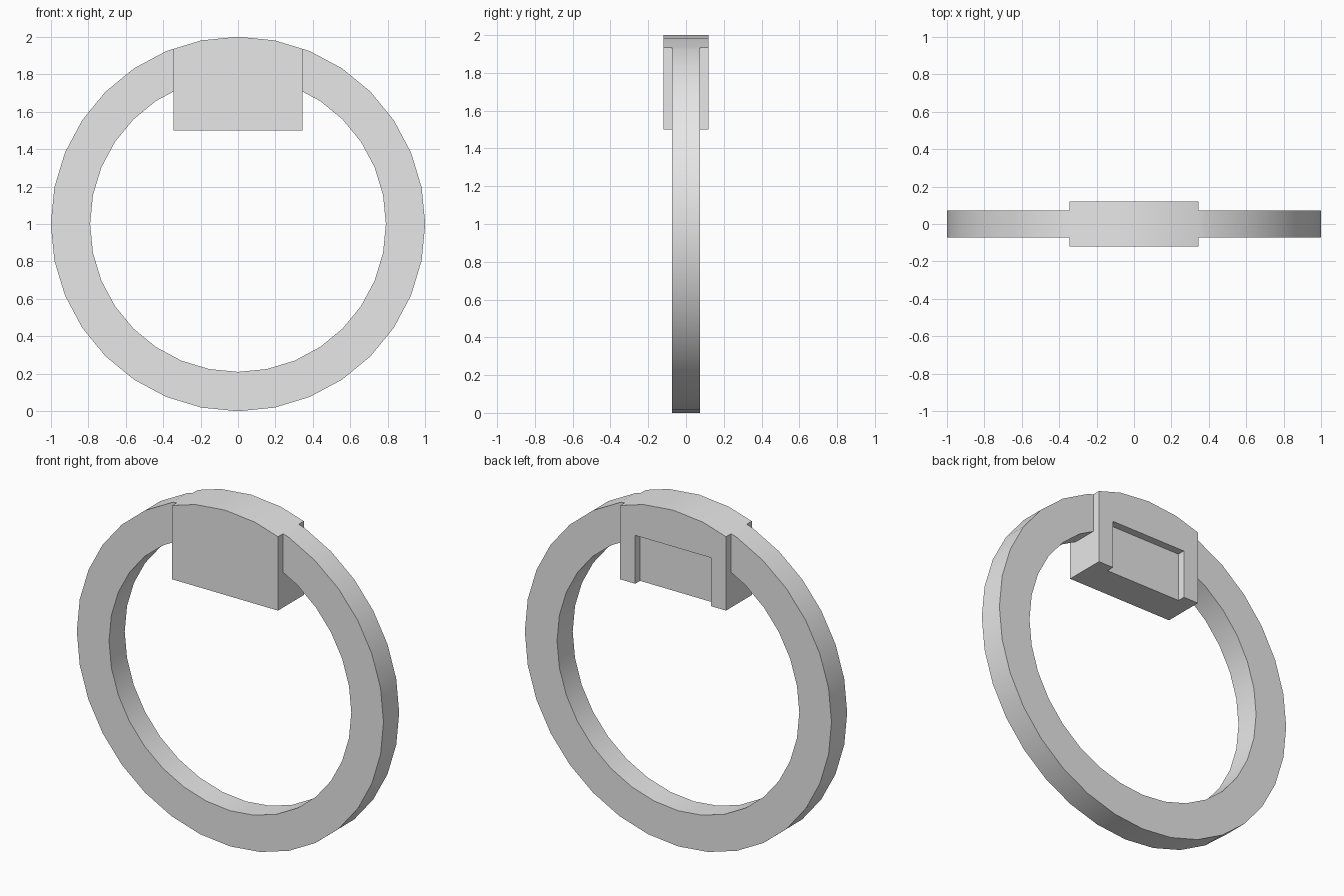
import bpy, bmesh
from math import sin, cos, sqrt, radians, tau

cube = bpy.data.objects.get("Cube")
if cube:
    bpy.data.objects.remove(cube, do_unlink=True)

SEGMENTS = 32
OUTER, INNER = 1.0, 0.79
RING_HALF, BLOCK_HALF = 0.073, 0.12
BLOCK_X, BLOCK_BOTTOM = 0.345, 1.5

grey = bpy.data.materials.new("light grey")
grey.use_nodes = True
grey.diffuse_color = (0.8, 0.8, 0.8, 1)
grey.node_tree.nodes["Principled BSDF"].inputs["Base Color"].default_value = (0.8, 0.8, 0.8, 1)


def rim(radius, index):
    """Point on the polygonal circle, counted clockwise from the top."""
    a = tau * index / SEGMENTS
    return radius * sin(a), 1 + radius * cos(a)


def cut_point(radius):
    """Point where the polygonal circle meets the block's side at +x."""
    i = next(i for i in range(SEGMENTS) if rim(radius, i + 1)[0] > BLOCK_X)
    (x0, z0), (x1, z1) = rim(radius, i), rim(radius, i + 1)
    return i + 1, (BLOCK_X, z0 + (z1 - z0) * (BLOCK_X - x0) / (x1 - x0))


def make_object(name, bm):
    bmesh.ops.recalc_face_normals(bm, faces=bm.faces)
    mesh = bpy.data.meshes.new(name)
    bm.to_mesh(mesh)
    bm.free()
    mesh.materials.append(grey)
    obj = bpy.data.objects.new(name, mesh)
    bpy.context.collection.objects.link(obj)
    return obj


def extrude_profile(name, points, y0, y1):
    bm = bmesh.new()
    face = bm.faces.new([bm.verts.new((x, y0, z)) for x, z in points])
    result = bmesh.ops.extrude_face_region(bm, geom=[face], use_keep_orig=True)
    moved = [g for g in result["geom"] if isinstance(g, bmesh.types.BMVert)]
    bmesh.ops.translate(bm, verts=moved, vec=(0, y1 - y0, 0))
    return make_object(name, bm)


def activate(obj):
    bpy.ops.object.select_all(action="DESELECT")
    obj.select_set(True)
    bpy.context.view_layer.objects.active = obj


# Ring: rectangular section swept round, open where the block sits
def arc(radius):
    first, (x, z) = cut_point(radius)
    middle = [rim(radius, i) for i in range(first, SEGMENTS - first + 1)]
    return [(x, z)] + middle + [(-x, z)]


bm = bmesh.new()
outer, inner = arc(OUTER), arc(INNER)
# Give both arcs the same number of stations
while len(inner) < len(outer):
    inner = [inner[0]] + inner[:] + [inner[-1]]
rows = [[bm.verts.new((x, y, z)) for x, z in pts]
        for pts, y in ((outer, -RING_HALF), (outer, RING_HALF),
                       (inner, RING_HALF), (inner, -RING_HALF))]
for k in range(4):
    a, b = rows[k], rows[(k + 1) % 4]
    for i in range(len(a) - 1):
        bm.faces.new((a[i], a[i + 1], b[i + 1], b[i]))
bmesh.ops.remove_doubles(bm, verts=bm.verts, dist=0.0001)
ring = make_object("ring", bm)

# Block: flat sides and base, top follows the ring
first, corner = cut_point(OUTER)
top = [rim(OUTER, i) for i in range(first - 1, -first, -1)]
profile = [(-BLOCK_X, BLOCK_BOTTOM), (BLOCK_X, BLOCK_BOTTOM), corner] + top
profile.append((-corner[0], corner[1]))
block = extrude_profile("block", profile, -BLOCK_HALF, BLOCK_HALF)

# Recess in the back of the block, open at the base
cutter = extrude_profile("recess_cutter",
                         [(-0.247, 1.4), (0.247, 1.4), (0.247, 1.785), (-0.247, 1.785)],
                         0.075, 0.2)
cutter.hide_render = True
recess = block.modifiers.new("recess", "BOOLEAN")
recess.operation = "DIFFERENCE"
recess.solver = "EXACT"
recess.object = cutter
activate(block)
bpy.ops.object.modifier_apply(modifier=recess.name)
bpy.data.objects.remove(cutter, do_unlink=True)

# Smooth round the rims, sharp at the corners
for obj in (ring, block):
    activate(obj)
    bpy.ops.object.shade_smooth_by_angle(angle=radians(30))
